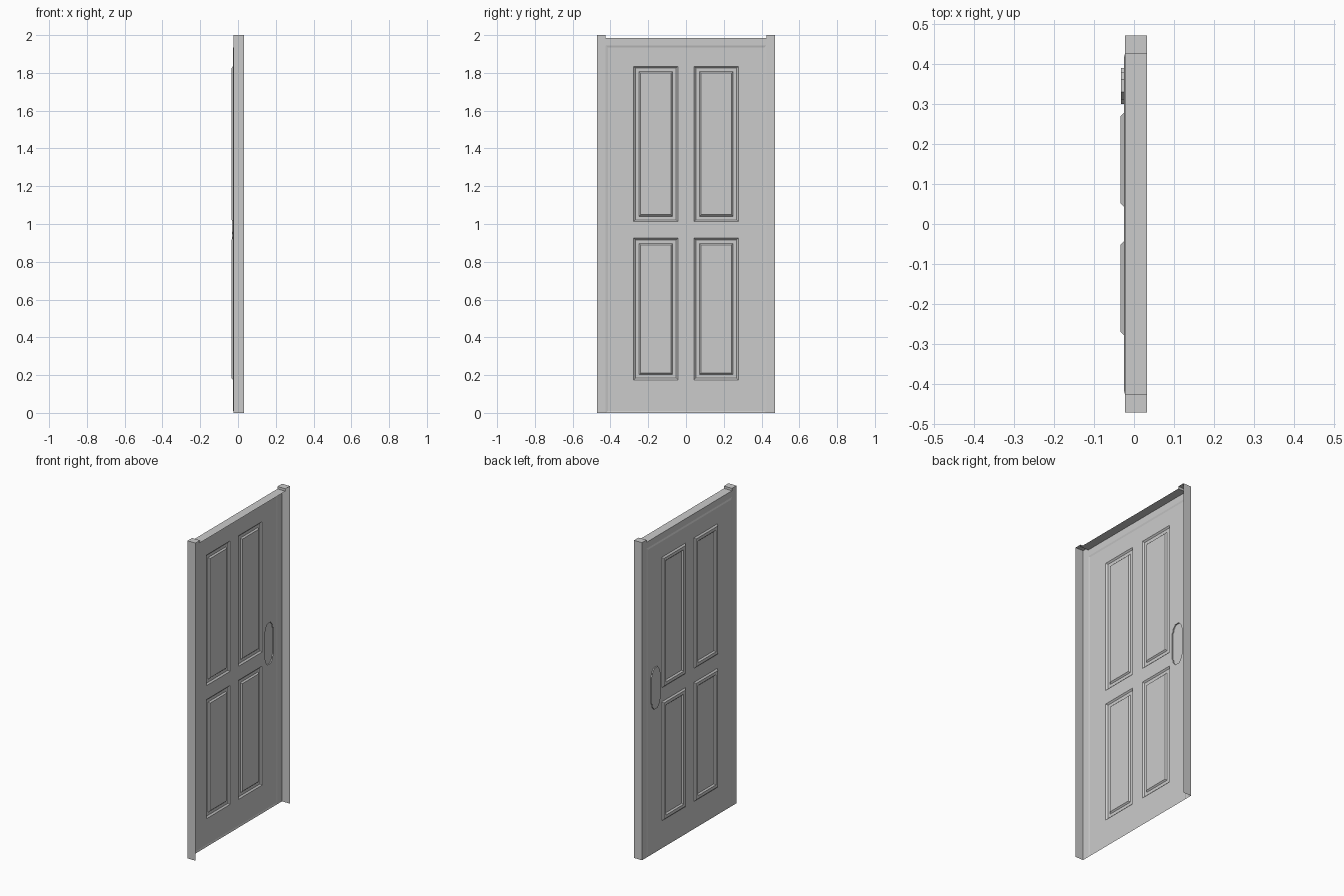
import bpy, bmesh

if "Cube" in bpy.data.objects:
    bpy.data.objects.remove(bpy.data.objects["Cube"])

FRAME_X, DOOR_X, BACK_X = -0.0225, -0.0255, 0.033


def finish(name, bm):
    bmesh.ops.remove_doubles(bm, verts=bm.verts[:], dist=1e-5)
    bmesh.ops.recalc_face_normals(bm, faces=bm.faces[:])
    # Open shells: make the sheet look towards -x
    if sum(f.normal.x * f.calc_area() for f in bm.faces) > 0:
        bmesh.ops.reverse_faces(bm, faces=bm.faces[:])
    me = bpy.data.meshes.new(name)
    bm.to_mesh(me)
    bm.free()
    ob = bpy.data.objects.new(name, me)
    bpy.context.collection.objects.link(ob)
    return ob


def rect(y0, y1, z0, z1, inset=0.0):
    a, b, c, d = y0 + inset, y1 - inset, z0 + inset, z1 - inset
    return [(a, c), (b, c), (b, d), (a, d)]


def ring(bm, outline, x):
    return [bm.verts.new((x, y, z)) for y, z in outline]


def bridge(bm, a, b, closed=True):
    n = len(a)
    for i in range(n if closed else n - 1):
        j = (i + 1) % n
        bm.faces.new((a[i], a[j], b[j], b[i]))


# Frame pieces: a front face with side walls, open at the back
def frame_piece(name, outline, wall_count):
    bm = bmesh.new()
    front = ring(bm, outline, FRAME_X)
    bm.faces.new(front)
    path = outline[:wall_count + 1]
    bridge(bm, front[:wall_count + 1], ring(bm, path, BACK_X), closed=False)
    return finish(name, bm)


post = frame_piece("frame_post", [(0.47, 0), (0.47, 2), (0.425, 2),
                                  (0.425, 1.985), (0.425, 0)], 3)
mirror = post.modifiers.new("Mirror", 'MIRROR')
mirror.use_axis = (False, True, False)
frame_piece("lintel", [(0.425, 1.985), (-0.425, 1.985),
                       (-0.425, 1.945), (0.425, 1.945)], 1)

# Outlines of the four panels and the handle plate
panels = [(y0, y1, z0, z1)
          for y0, y1 in ((-0.277, -0.043), (0.043, 0.277))
          for z0, z1 in ((0.175, 0.925), (1.013, 1.835))]
quarter = [(0.045, 0.082), (0.034, 0.094), (0.034, 0.108), (0.016, 0.13)]
half = [(y, -z) for y, z in reversed(quarter)] + quarter
plate = [(0.345 + y, 1.04 + z) for y, z in half]
plate += [(0.345 - y, 1.04 + z) for y, z in reversed(half)]

# Door leaf: chamfered rim and a flat sheet with openings
bm = bmesh.new()
rim = rect(-0.425, 0.425, 0, 1.945)
inner = ring(bm, rect(-0.425, 0.425, 0, 1.945, 0.011), DOOR_X)
loops = [inner] + [ring(bm, rect(*p), DOOR_X) for p in panels]
loops.append(ring(bm, plate, DOOR_X))
edges = [bm.edges.new((lp[i - 1], lp[i])) for lp in loops for i in range(len(lp))]
bmesh.ops.triangle_fill(bm, use_beauty=True, use_dissolve=False,
                        edges=edges, normal=(-1, 0, 0))
bridge(bm, ring(bm, rim, FRAME_X), inner)
finish("door_leaf", bm)

# Raised panel mouldings with a sunken field
for i, p in enumerate(panels):
    bm = bmesh.new()
    profile = [(0, DOOR_X), (0.009, -0.034), (0.028, -0.034), (0.036, DOOR_X)]
    rings = [ring(bm, rect(*p, inset), x) for inset, x in profile]
    for a, b in zip(rings, rings[1:]):
        bridge(bm, a, b)
    bm.faces.new(rings[-1])
    finish(f"door_panel_{i + 1}", bm)

# Handle plate
bm = bmesh.new()
cap = ring(bm, plate, -0.0325)
bridge(bm, ring(bm, plate, DOOR_X), cap)
bm.faces.new(cap)
finish("handle_plate", bm)
